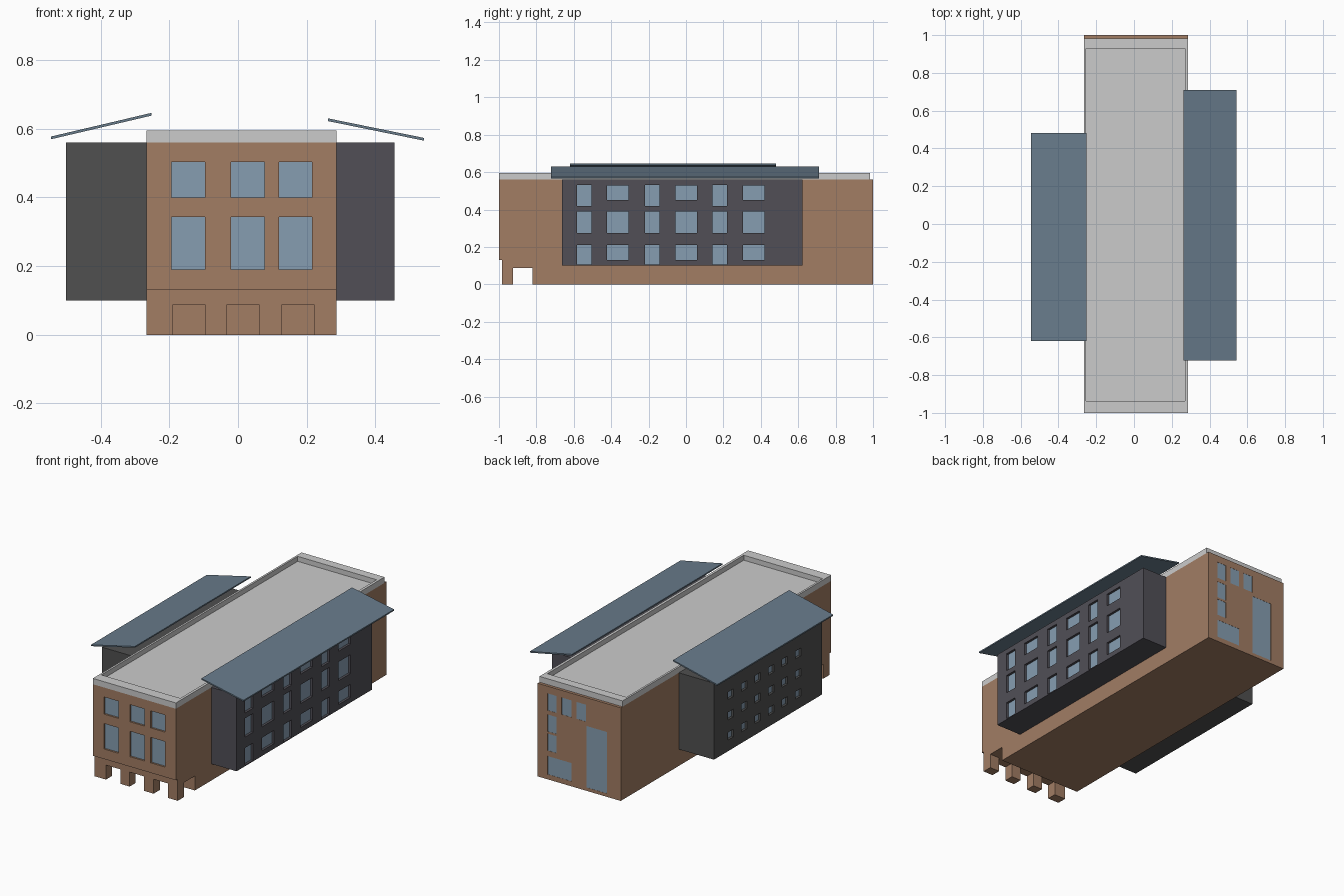
import bpy, bmesh
from mathutils import Matrix, Vector

if "Cube" in bpy.data.objects:
    bpy.data.objects.remove(bpy.data.objects["Cube"])


def material(name, r, g, b):
    m = bpy.data.materials.new(name)
    m.diffuse_color = (r, g, b, 1)
    m.use_nodes = True
    m.node_tree.nodes["Principled BSDF"].inputs["Base Color"].default_value = m.diffuse_color
    return m


BRICK = material("brick", 0.36, 0.205, 0.127)
DARK = material("dark_cladding", 0.082, 0.078, 0.094)
CHARCOAL = material("charcoal_cladding", 0.08, 0.08, 0.08)
GLASS = material("glass", 0.24, 0.34, 0.44)
METAL = material("roof_metal", 0.14, 0.20, 0.26)
STONE = material("pale_stone", 0.57, 0.56, 0.54)


def finish(name, bm, mat):
    bmesh.ops.recalc_face_normals(bm, faces=bm.faces)
    me = bpy.data.meshes.new(name)
    bm.to_mesh(me)
    bm.free()
    ob = bpy.data.objects.new(name, me)
    bpy.context.collection.objects.link(ob)
    if mat:
        me.materials.append(mat)
    return ob


def boxes(name, items, mat=None):
    """One object from boxes given as (x0, x1, y0, y1, z0, z1)."""
    bm = bmesh.new()
    for x0, x1, y0, y1, z0, z1 in items:
        mid = Vector((x0 + x1, y0 + y1, z0 + z1)) / 2
        size = Matrix.Diagonal((x1 - x0, y1 - y0, z1 - z0, 1))
        bmesh.ops.create_cube(bm, size=1, matrix=Matrix.Translation(mid) @ size)
    return finish(name, bm, mat)


def prism(name, profile, mat):
    """Extrude a flat profile; profile is (points, direction)."""
    points, direction = profile
    bm = bmesh.new()
    face = bm.faces.new([bm.verts.new(p) for p in points])
    ext = bmesh.ops.extrude_face_region(bm, geom=[face])
    verts = [v for v in ext["geom"] if isinstance(v, bmesh.types.BMVert)]
    bmesh.ops.translate(bm, verts=verts, vec=direction)
    return finish(name, bm, mat)


def cut(target, items):
    cutter = boxes("cutter", items)
    cutter.hide_render = True
    mod = target.modifiers.new("openings", "BOOLEAN")
    mod.operation = "DIFFERENCE"
    mod.solver = "EXACT"
    mod.object = cutter
    bpy.context.view_layer.objects.active = target
    bpy.ops.object.modifier_apply(modifier=mod.name)
    bpy.data.objects.remove(cutter)


def windows(name, wall, rects, axis, face, outward, depth):
    """Recessed windows: rects are (u0, u1, z0, z1) on a wall plane."""
    def slab(r, a, b):
        a, b = sorted((face + outward * a, face + outward * b))
        return (a, b, *r) if axis == "x" else (r[0], r[1], a, b, r[2], r[3])
    cut(wall, [slab(r, -depth, 0.05) for r in rects])
    boxes(name, [slab(r, -depth - 0.003, -depth + 0.001) for r in rects], GLASS)


X0, X1 = -0.266, 0.287
TOP = 0.56

# Main brick block with set-back ground floor
side = [(-1, TOP), (-1, 0.13), (-0.983, 0.13), (-0.983, 0.087),
        (-0.82, 0.087), (-0.82, 0), (1, 0), (1, TOP)]
body = prism("main_block", ([(X0, y, z) for y, z in side], (X1 - X0, 0, 0)), BRICK)

# Entrance pillars
boxes("entrance_pillars", [(a, b, -0.983, -0.925, 0, 0.087) for a, b in
      ((X0, -0.19), (-0.095, -0.033), (0.063, 0.127), (0.222, X1))], BRICK)

# Front windows
front = [(x, x + 0.097, z0, z1) for x in (-0.193, -0.02, 0.119)
         for z0, z1 in ((0.19, 0.343), (0.40, 0.503))]
windows("front_windows", body, front, "y", -1, -1, 0.012)

# Back windows and tall glazed door, almost flush
back = [(0.16, 0.22, 0.415, 0.517), (0.062, 0.127, 0.415, 0.517),
        (-0.036, 0.03, 0.415, 0.517), (0.16, 0.22, 0.288, 0.39),
        (0.16, 0.22, 0.173, 0.275), (0.062, 0.22, 0.03, 0.14),
        (-0.173, -0.039, 0.02, 0.39)]
windows("back_windows", body, back, "y", 1, 1, 0.002)

# Flat roof with parapet
parapet = boxes("parapet_roof", [(X0, X1, -1, 0.983, TOP, 0.595)], STONE)
cut(parapet, [(-0.254, 0.271, -0.936, 0.93, 0.565, 0.7)])

# Right wing with alternating narrow and wide windows
right = boxes("right_wing", [(X1, 0.455, -0.663, 0.624, 0.10, TOP)], DARK)
rects = []
for tall, wide in ((-0.583, -0.422), (-0.219, -0.055), (0.142, 0.305)):
    rects += [(tall, tall + 0.078, z0, z1) for z0, z1 in
              ((0.106, 0.21), (0.275, 0.388), (0.42, 0.53))]
    rects += [(wide, wide + 0.115, z0, z1) for z0, z1 in
              ((0.131, 0.21), (0.275, 0.388), (0.452, 0.528))]
windows("right_wing_windows", right, rects, "x", 0.455, 1, 0.015)

# Left wing with a grid of small windows
left = boxes("left_wing", [(-0.5, X0, -0.58, 0.448, 0.10, TOP)], CHARCOAL)
small = [(y - 0.026, y + 0.026, z - 0.023, z + 0.023)
         for y in (0.29 - 0.1285 * i for i in range(6))
         for z in (0.19, 0.311, 0.433)]
windows("left_wing_windows", left, small, "x", -0.5, -1, 0.015)


# Sloping wing roofs
def wing_roof(name, xa, za, xb, zb, y0, y1, t=0.008):
    pts = [(xa, y0, za), (xb, y0, zb), (xb, y0, zb - t), (xa, y0, za - t)]
    prism(name, (pts, (0, y1 - y0, 0)), METAL)


wing_roof("left_wing_roof", -0.545, 0.577, -0.252, 0.646, -0.62, 0.482)
wing_roof("right_wing_roof", 0.262, 0.630, 0.542, 0.573, -0.722, 0.71)
